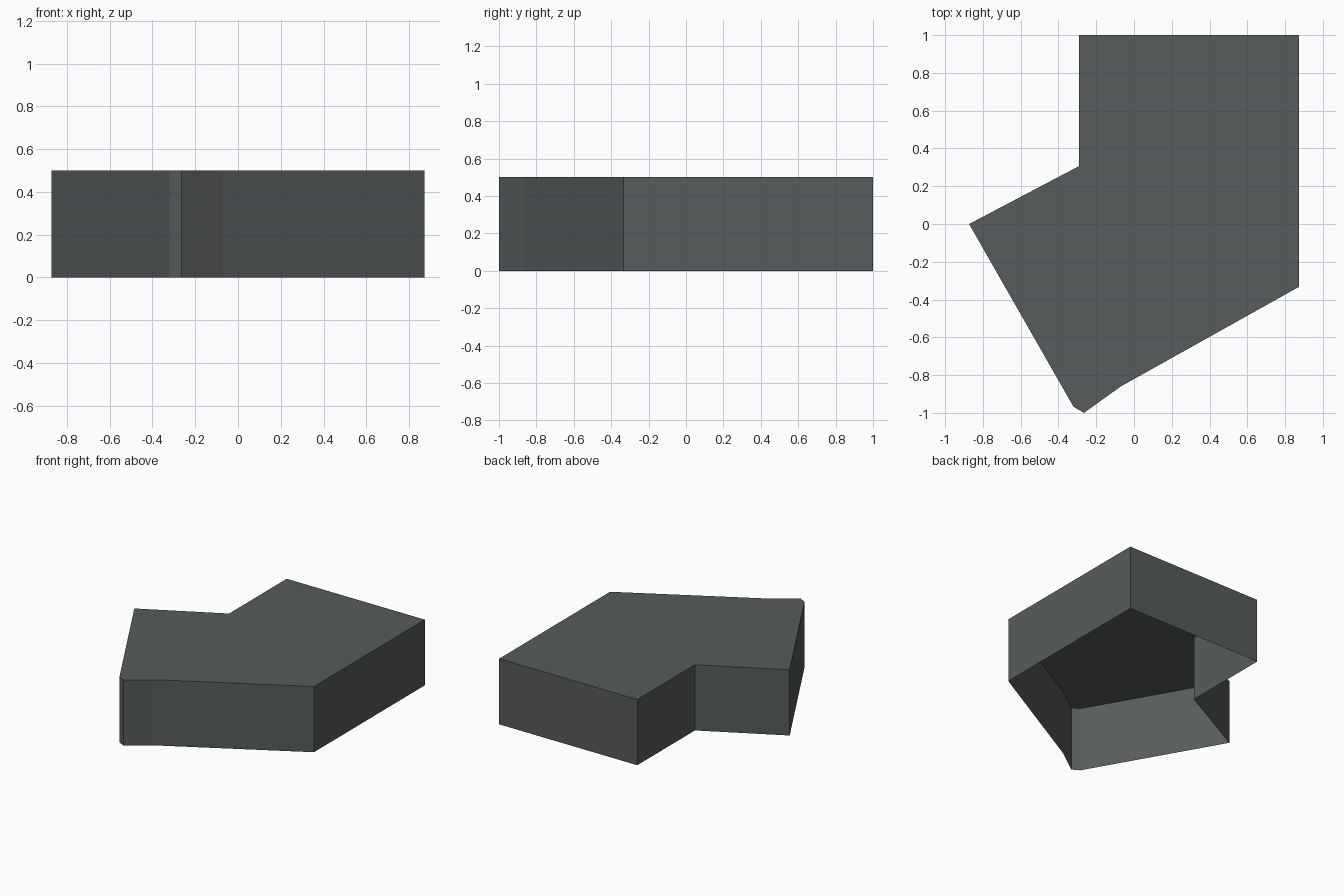
import bpy
import bmesh

if "Cube" in bpy.data.objects:
    bpy.data.objects.remove(bpy.data.objects["Cube"])

HEIGHT = 0.5

# Footprint outline, counter-clockwise seen from above
OUTLINE = [(-0.29, 1.0), (-0.29, 0.307), (-0.873, 0.0), (-0.32, -0.968),
           (-0.265, -1.0), (-0.07, -0.86), (0.873, -0.333), (0.873, 1.0)]

# Single dark grey material
grey = bpy.data.materials.new("dark_grey")
grey.diffuse_color = (0.096, 0.106, 0.106, 1.0)
grey.use_nodes = True
grey.node_tree.nodes["Principled BSDF"].inputs["Base Color"].default_value = grey.diffuse_color

# Open-bottomed block: flat roof with thin walls down to the ground
bm = bmesh.new()
top = [bm.verts.new((x, y, HEIGHT)) for x, y in OUTLINE]
base = [bm.verts.new((x, y, 0.0)) for x, y in OUTLINE]
bm.faces.new(top)
n = len(OUTLINE)
for i in range(n):
    j = (i + 1) % n
    bm.faces.new((base[i], base[j], top[j], top[i]))

mesh = bpy.data.meshes.new("building_block")
bm.to_mesh(mesh)
bm.free()
mesh.materials.append(grey)
block = bpy.data.objects.new("building_block", mesh)
bpy.context.collection.objects.link(block)
